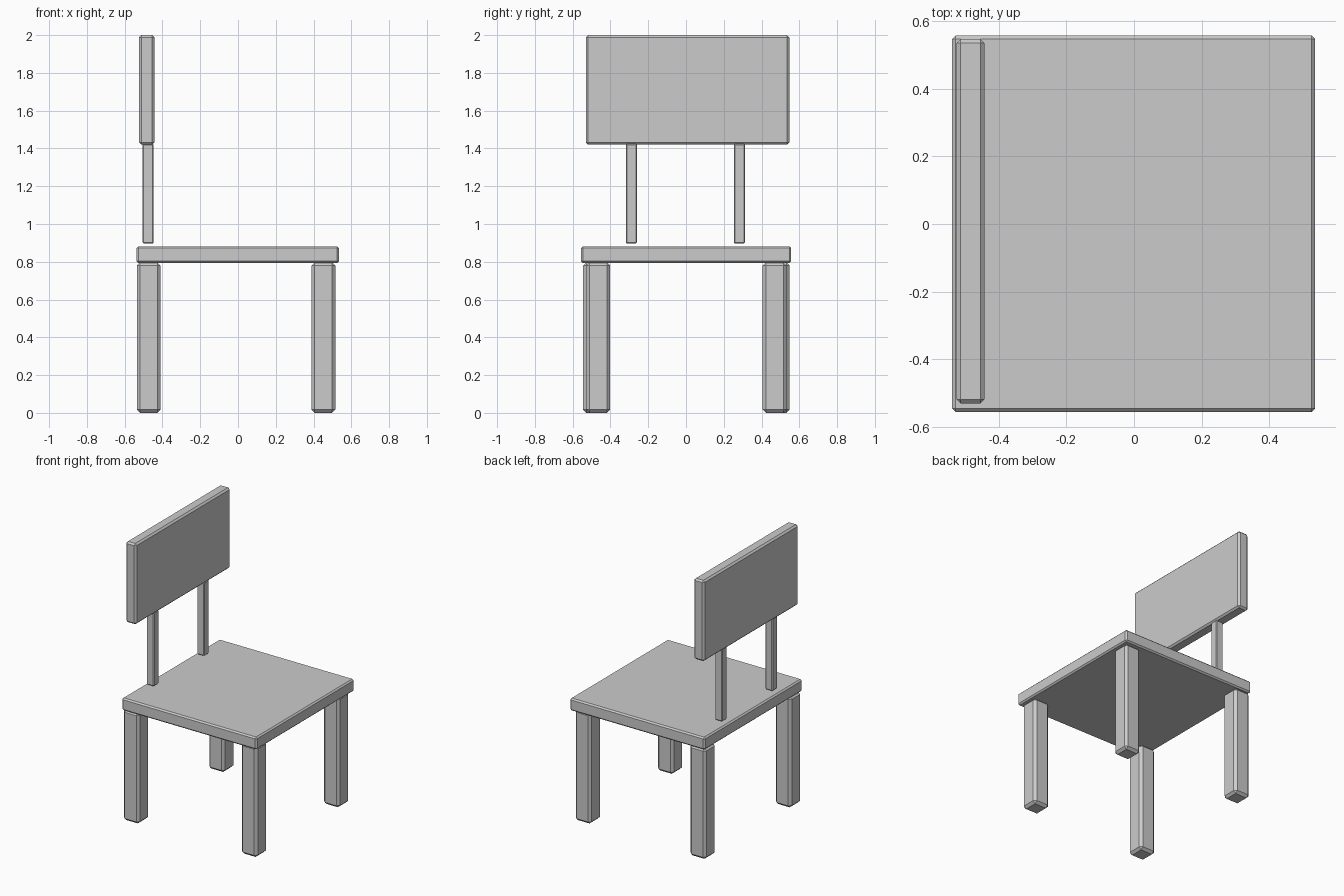
import bpy

if "Cube" in bpy.data.objects:
    bpy.data.objects.remove(bpy.data.objects["Cube"])


def box(name, lo, hi, bevel):
    """Chamfered box spanning the corners lo and hi."""
    bpy.ops.mesh.primitive_cube_add(size=1)
    ob = bpy.context.object
    ob.name = name
    ob.location = [(a + b) / 2 for a, b in zip(lo, hi)]
    ob.scale = [b - a for a, b in zip(lo, hi)]
    bpy.ops.object.transform_apply(location=False, rotation=False, scale=True)
    mod = ob.modifiers.new("chamfer", 'BEVEL')
    mod.width = bevel
    mod.segments = 1
    return ob


# Seat slab
box("seat", (-0.537, -0.555, 0.793), (0.535, 0.557, 0.882), 0.01)

# Legs: the front pair (+x) stands slightly closer together than the back pair
for end, x, spread in (("front", 0.452, 0.467), ("back", -0.473, 0.484)):
    for side, s in (("left", -1), ("right", 1)):
        y = s * spread + 0.002
        box(f"{end}_leg_{side}", (x - 0.063, y - 0.063, 0.0),
            (x + 0.063, y + 0.063, 0.797), 0.017)

# Thin posts carrying the backrest, floating just above the seat
for side, y in (("left", -0.289), ("right", 0.283)):
    box(f"back_post_{side}", (-0.505, y - 0.029, 0.896),
        (-0.447, y + 0.029, 1.425), 0.006)

# Backrest panel
box("backrest", (-0.524, -0.53, 1.42), (-0.442, 0.547, 2.0), 0.012)
